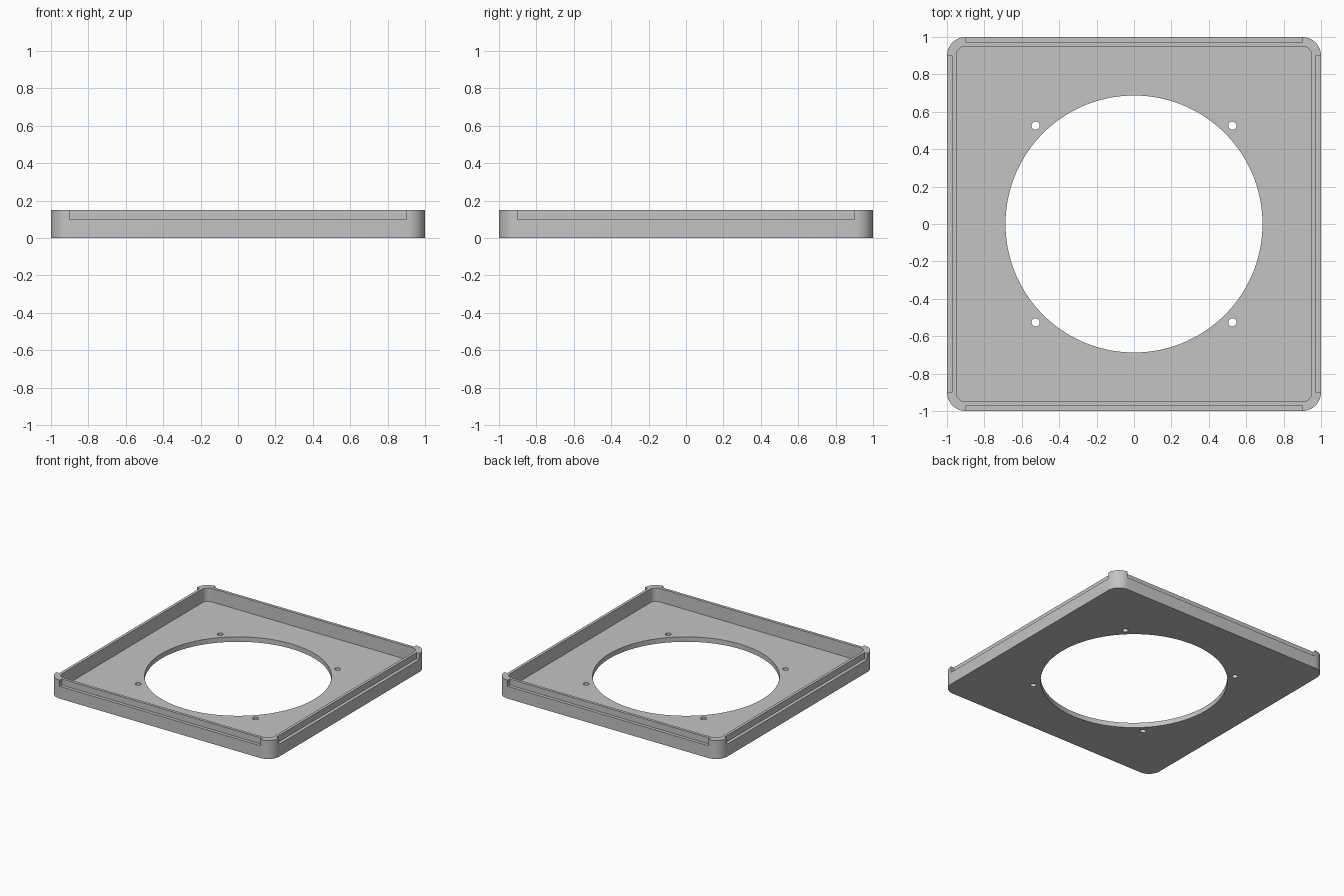
import bpy, bmesh
from math import cos, sin, pi, radians

if "Cube" in bpy.data.objects:
    bpy.data.objects.remove(bpy.data.objects["Cube"], do_unlink=True)

HEIGHT, FLOOR, LEDGE = 0.15, 0.04, 0.10
WALL, LIP = 0.05, 0.027

grey = bpy.data.materials.new("plain grey")
grey.use_nodes = True
colour = (0.55, 0.55, 0.55, 1)
grey.diffuse_color = colour
grey.node_tree.nodes["Principled BSDF"].inputs["Base Color"].default_value = colour


def prism(name, outline, z0, z1):
    """Extrude a closed outline from z0 to z1."""
    bm = bmesh.new()
    base = bm.faces.new([bm.verts.new((x, y, z0)) for x, y in outline])
    out = bmesh.ops.extrude_face_region(bm, geom=[base], use_keep_orig=True)
    top = [v for v in out["geom"] if isinstance(v, bmesh.types.BMVert)]
    bmesh.ops.translate(bm, verts=top, vec=(0, 0, z1 - z0))
    bmesh.ops.recalc_face_normals(bm, faces=bm.faces)
    mesh = bpy.data.meshes.new(name)
    bm.to_mesh(mesh)
    bm.free()
    mesh.materials.append(grey)
    obj = bpy.data.objects.new(name, mesh)
    bpy.context.collection.objects.link(obj)
    return obj


def circle(cx, cy, r, n):
    return [(cx + r * cos(2 * pi * i / n), cy + r * sin(2 * pi * i / n)) for i in range(n)]


def rounded_square(half, r, n=12):
    points = []
    for corner, (sx, sy) in enumerate([(1, 1), (-1, 1), (-1, -1), (1, -1)]):
        for i in range(n + 1):
            a = (corner + i / n) * pi / 2
            points.append((sx * (half - r) + r * cos(a), sy * (half - r) + r * sin(a)))
    return points


def rectangle(x0, x1, y0, y1):
    return [(x0, y0), (x1, y0), (x1, y1), (x0, y1)]


# Square tray body with rounded corners
tray = prism("tray", rounded_square(1, 0.1), 0, HEIGHT)

# Inner recess, round opening and four screw holes
cutters = [
    prism("recess_cutter", rounded_square(1 - WALL, 0.05), FLOOR, HEIGHT + 0.1),
    prism("opening_cutter", circle(0, 0, 0.687, 128), -0.1, HEIGHT + 0.1),
]
for sx in (-1, 1):
    for sy in (-1, 1):
        cutters.append(prism("screw_hole_cutter", circle(sx * 0.526, sy * 0.526, 0.022, 24),
                             -0.1, HEIGHT + 0.1))

# Ledge cut along the outside of each wall, leaving the corner posts
for s in (-1, 1):
    near, far = sorted((s * (1 - LIP), s * 1.1))
    cutters.append(prism("ledge_cutter", rectangle(-0.9, 0.9, near, far), LEDGE, HEIGHT + 0.1))
    cutters.append(prism("ledge_cutter", rectangle(near, far, -0.9, 0.9), LEDGE, HEIGHT + 0.1))

# Cut the tray, then drop the cutters
bpy.ops.object.select_all(action="DESELECT")
bpy.context.view_layer.objects.active = tray
tray.select_set(True)
for cutter in cutters:
    cutter.hide_render = True
    mod = tray.modifiers.new("cut", "BOOLEAN")
    mod.operation = "DIFFERENCE"
    mod.solver = "EXACT"
    mod.object = cutter
    bpy.ops.object.modifier_apply(modifier=mod.name)
    bpy.data.objects.remove(cutter, do_unlink=True)

bpy.ops.object.shade_smooth_by_angle(angle=radians(30))
